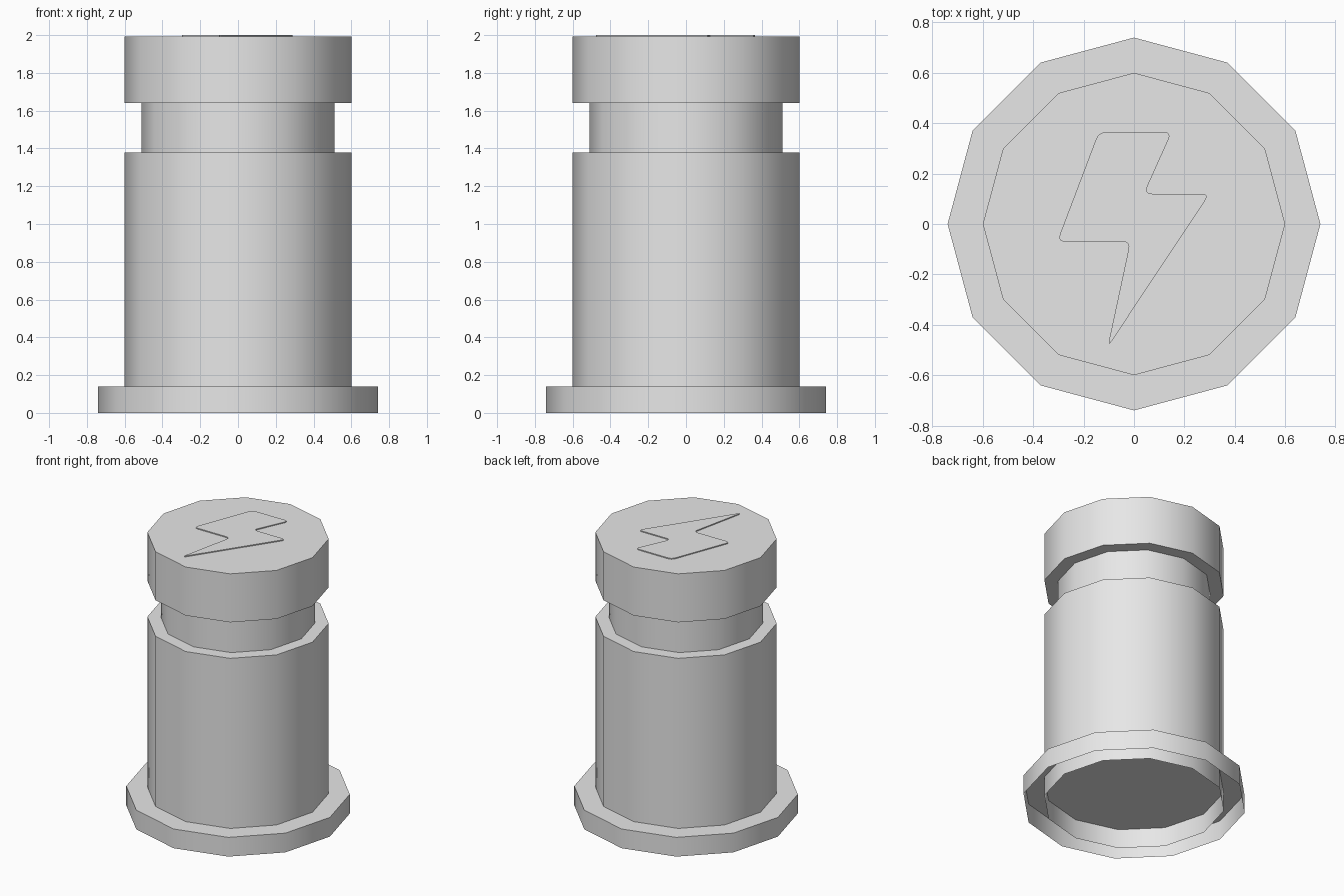
import bpy, bmesh, math
from mathutils import Vector

if "Cube" in bpy.data.objects:
    bpy.data.objects.remove(bpy.data.objects["Cube"])

SIDES = 12
grey = bpy.data.materials.new("light_grey")
grey.diffuse_color = (0.8, 0.8, 0.8, 1)
grey.use_nodes = True
grey.node_tree.nodes["Principled BSDF"].inputs["Base Color"].default_value = grey.diffuse_color


def finish(name, bm):
    mesh = bpy.data.meshes.new(name)
    bm.to_mesh(mesh)
    bm.free()
    mesh.materials.append(grey)
    obj = bpy.data.objects.new(name, mesh)
    bpy.context.collection.objects.link(obj)
    bpy.ops.object.select_all(action='DESELECT')
    obj.select_set(True)
    bpy.context.view_layer.objects.active = obj
    bpy.ops.object.shade_smooth_by_angle(angle=math.radians(40))
    return obj


def lathe(name, profile):
    """Spin (radius, z) points, listed bottom to top, into a 12-sided shell.
    A last point of radius 0 closes the top with a flat disc."""
    bm = bmesh.new()
    rings = []
    for r, z in profile:
        if r == 0:
            bm.faces.new(rings[-1])
            break
        ring = [bm.verts.new((r * math.cos(math.tau * i / SIDES),
                              r * math.sin(math.tau * i / SIDES), z))
                for i in range(SIDES)]
        if rings:
            low = rings[-1]
            for i in range(SIDES):
                j = (i + 1) % SIDES
                bm.faces.new((low[i], low[j], ring[j], ring[i]))
        rings.append(ring)
    return finish(name, bm)


# Base flange, open underneath, its top disc closing off the inside
lathe("base_flange", [(0.74, 0), (0.74, 0.14), (0, 0.14)])
# Main body, an open tube down to the ground with a shoulder on top
lathe("body", [(0.6, 0), (0.6, 1.378), (0.51, 1.378)])
# Narrow neck
lathe("neck", [(0.51, 1.378), (0.51, 1.64)])
# Cap with an underside lip
lathe("cap", [(0.51, 1.64), (0.6, 1.64), (0.6, 1.993), (0, 1.993)])

# Thin lightning-shaped plate with rounded corners on the cap
corners = [Vector(c) for c in (
    (-0.14, 0.365), (0.15, 0.365), (0.04, 0.12), (0.30, 0.12),
    (-0.105, -0.49), (-0.015, -0.07), (-0.305, -0.07))]
outline = []
for k, c in enumerate(corners):
    a = c + (corners[k - 1] - c).normalized() * 0.032
    b = c + (corners[(k + 1) % len(corners)] - c).normalized() * 0.032
    for s in range(5):
        t = s / 4
        outline.append(a * (1 - t) ** 2 + c * 2 * t * (1 - t) + b * t * t)

bm = bmesh.new()
low = [bm.verts.new((p.x, p.y, 1.993)) for p in outline]
top = [bm.verts.new((p.x, p.y, 2.0)) for p in outline]
bm.faces.new(top)
for i in range(len(low)):
    j = (i + 1) % len(low)
    bm.faces.new((low[i], low[j], top[j], top[i]))
bmesh.ops.recalc_face_normals(bm, faces=bm.faces)
bm.normal_update()
if max(bm.faces, key=lambda f: len(f.verts)).normal.z < 0:
    bmesh.ops.reverse_faces(bm, faces=bm.faces)
finish("bolt_plate", bm)
